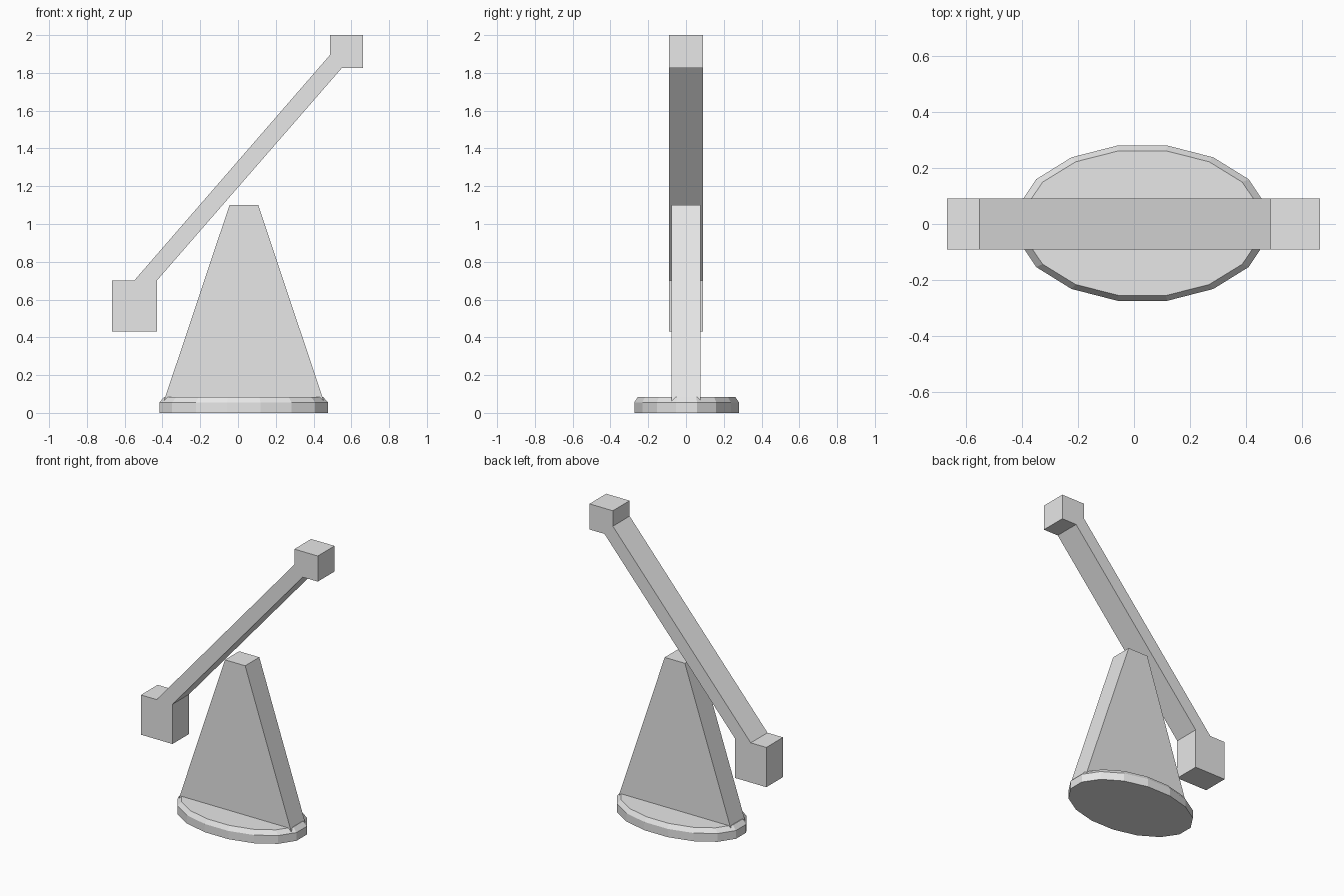
import bpy
import bmesh
from math import cos, sin, pi

cube = bpy.data.objects.get("Cube")
if cube:
    bpy.data.objects.remove(cube, do_unlink=True)

GREY = (0.8, 0.8, 0.8, 1.0)
grey = bpy.data.materials.new("light_grey")
grey.use_nodes = True
grey.diffuse_color = GREY
grey.node_tree.nodes["Principled BSDF"].inputs["Base Color"].default_value = GREY


def finish(name, bm):
    bmesh.ops.recalc_face_normals(bm, faces=bm.faces)
    mesh = bpy.data.meshes.new(name)
    bm.to_mesh(mesh)
    bm.free()
    mesh.materials.append(grey)
    obj = bpy.data.objects.new(name, mesh)
    bpy.context.collection.objects.link(obj)
    return obj


def loft(name, rings):
    """Join matching rings of points into a closed solid."""
    bm = bmesh.new()
    rows = [[bm.verts.new(p) for p in ring] for ring in rings]
    for low, high in zip(rows, rows[1:]):
        for i in range(len(low)):
            j = (i + 1) % len(low)
            bm.faces.new((low[i], low[j], high[j], high[i]))
    bm.faces.new(rows[0])
    bm.faces.new(rows[-1])
    return finish(name, bm)


def slab(name, profile, half_depth):
    """Extrude an x-z outline evenly to the front and back."""
    return loft(name, [[(x, y, z) for x, z in profile]
                       for y in (-half_depth, half_depth)])


def oval(rx, ry, z, sides=16):
    angles = [2 * pi * (i + 0.5) / sides for i in range(sides)]
    return [(0.03 + rx * cos(a), 0.003 + ry * sin(a), z) for a in angles]


# Oval foot with a chamfered rim
loft("base", [oval(0.455, 0.282, 0),
              oval(0.455, 0.282, 0.056),
              oval(0.428, 0.263, 0.085)])

# Tapered upright, sunk into the foot
slab("pillar", [(-0.393, 0.06), (0.455, 0.06), (0.107, 1.10), (-0.045, 1.10)], 0.076)

# Slanted beam with a counterweight block and a small end block
slab("beam", [(-0.667, 0.43), (-0.43, 0.43), (-0.43, 0.70),
              (0.55, 1.826), (0.663, 1.826), (0.663, 2.0), (0.487, 2.0),
              (0.487, 1.895), (-0.55, 0.70), (-0.667, 0.70)], 0.09)
